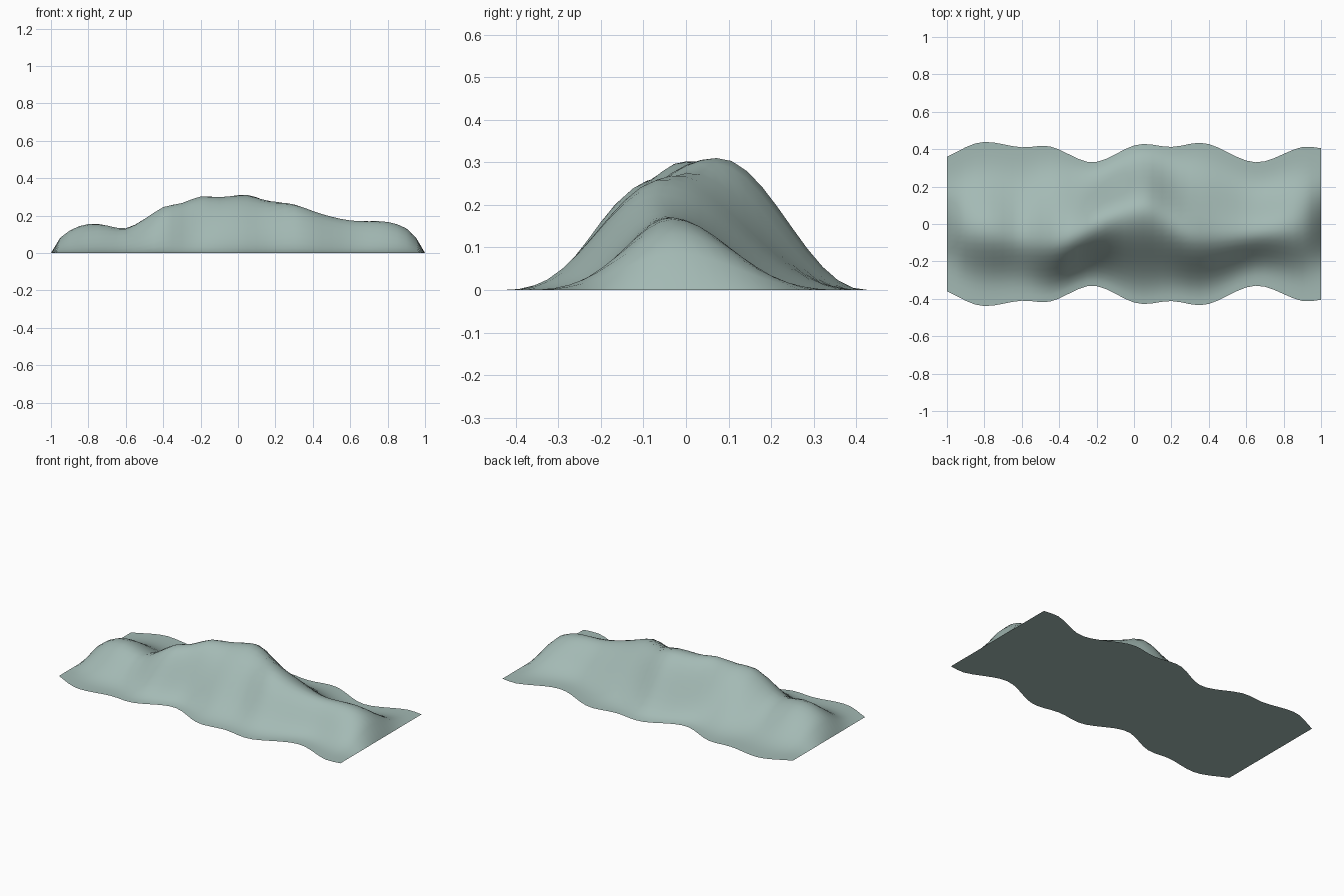
import bpy
import bmesh
import math

if "Cube" in bpy.data.objects:
    bpy.data.objects.remove(bpy.data.objects["Cube"])

# Control points along x: ridge height, ridge line y, footprint half-width, slope sharpness
HEIGHT = [(-1, 0), (-.95, .082), (-.85, .143), (-.75, .156), (-.6, .132), (-.5, .183), (-.4, .246),
          (-.3, .267), (-.2, .302), (-.1, .299), (.05, .31), (.15, .282), (.3, .26), (.45, .208),
          (.6, .174), (.8, .166), (.9, .132), (.95, .085), (1, 0)]
RIDGE = [(-1, -.02), (-.8, -.04), (-.4, -.09), (-.2, 0), (.05, .075), (.15, .04), (.3, -.05),
         (.5, -.06), (.8, -.03), (1, -.02)]
WIDTH = [(-1, .36), (-.82, .437), (-.6, .41), (-.45, .415), (-.22, .33), (.02, .425), (.2, .412),
         (.38, .432), (.65, .33), (.9, .412), (1, .405)]
SHARP = [(-1, 1.9), (-.7, 1.8), (-.4, 1.3), (0, 1.1), (.3, 1.35), (.7, 1.8), (1, 1.9)]


def curve(points, x):
    """Smooth interpolation through control points."""
    n = len(points)
    i = next((k for k in range(n - 1) if x <= points[k + 1][0]), n - 2)
    (x0, y0), (x1, y1) = points[i], points[i + 1]

    def slope(k):
        a, b = points[max(k - 1, 0)], points[min(k + 1, n - 1)]
        return (b[1] - a[1]) / (b[0] - a[0])

    d = x1 - x0
    t = (x - x0) / d
    h = t * t * (3 - 2 * t)
    return (y0 * (1 - h) + y1 * h + d * slope(i) * t * (1 - t) ** 2
            - d * slope(i + 1) * t * t * (1 - t))


NX, NY = 40, 24
bm = bmesh.new()
rows = []
for i in range(NX + 1):
    x = -1 + 2 * i / NX
    top, mid = max(0, curve(HEIGHT, x)), curve(RIDGE, x)
    half, power = curve(WIDTH, x), curve(SHARP, x)
    if i in (0, NX):
        top = 0
    row = []
    for j in range(NY + 1):
        y = half * (-1 + 2 * j / NY)
        # bell-shaped slope from the ridge down to either edge
        reach = half - mid if y > mid else half + mid
        t = min(1, abs(y - mid) / reach)
        z = top * (0.5 + 0.5 * math.cos(math.pi * t)) ** power
        row.append(bm.verts.new((x, y, 0 if j in (0, NY) else z)))
    rows.append(row)

# Hill surface
for a, b in zip(rows, rows[1:]):
    for j in range(NY):
        bm.faces.new((a[j], b[j], b[j + 1], a[j + 1]))

# Flat underside: strips between the two long edges, on their own vertices
under = [[bm.verts.new(r[k].co) for k in (0, -1)] for r in rows]
for a, b in zip(under, under[1:]):
    bm.faces.new((a[0], a[1], b[1], b[0]))

mesh = bpy.data.meshes.new("hill_ridge")
bm.to_mesh(mesh)
bm.free()
hill = bpy.data.objects.new("hill_ridge", mesh)
bpy.context.collection.objects.link(hill)
for p in mesh.polygons:
    p.use_smooth = True

stone = bpy.data.materials.new("pale grey green")
stone.diffuse_color = (0.37, 0.49, 0.46, 1)
stone.use_nodes = True
stone.node_tree.nodes["Principled BSDF"].inputs["Base Color"].default_value = stone.diffuse_color
mesh.materials.append(stone)
